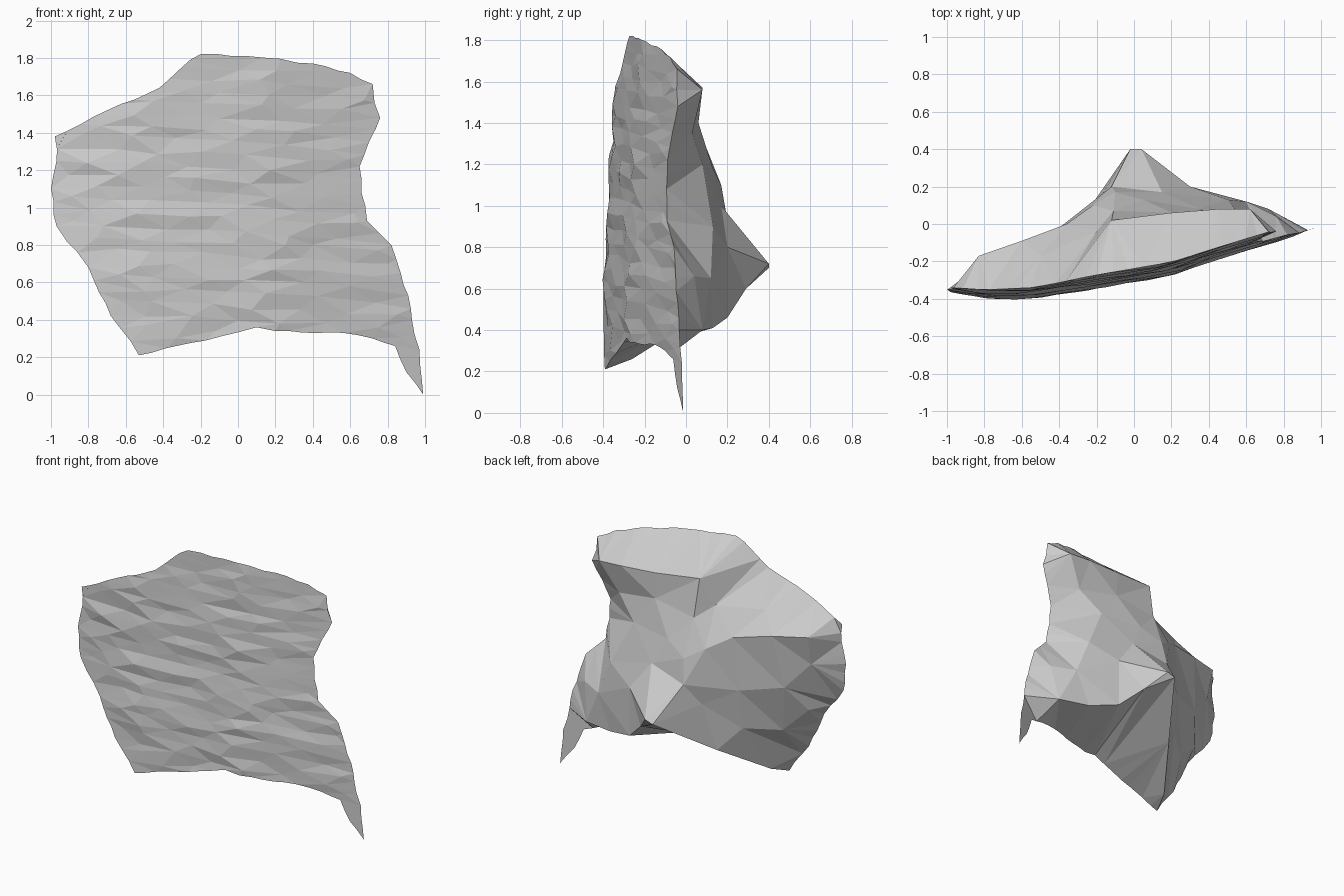
import bpy, bmesh, random
from mathutils import Vector
from mathutils.geometry import delaunay_2d_cdt

if "Cube" in bpy.data.objects:
    bpy.data.objects.remove(bpy.data.objects["Cube"])

random.seed(4)

# Outline of the slab seen from the front (x, z)
OUTLINE = [(-.98, 1.38), (-.7, 1.52), (-.42, 1.64), (-.3, 1.75), (-.2, 1.82), (.05, 1.81),
           (.4, 1.77), (.6, 1.72), (.72, 1.66), (.73, 1.56), (.76, 1.48), (.7, 1.35),
           (.65, 1.22), (.66, 1.08), (.69, .93), (.82, .8), (.87, .65), (.91, .53),
           (.93, .4), (.97, .24), (.99, 0), (.9, .12), (.84, .26), (.72, .3), (.56, .33),
           (.2, .34), (.1, .36), (-.17, .29), (-.53, .21), (-.68, .42), (-.8, .68),
           (-.97, .9), (-1, 1.1), (-.97, 1.25)]

# Bowed front face: depth by x
BOW = [(-1, -.38), (-.8, -.4), (-.55, -.395), (-.2, -.34), (.2, -.27), (.6, -.14), (1, -.01)]

# Broken back: ridge lines that stay sharp, then loose facet corners (x, y, z)
LEDGE = [(-.12, .02, 1.61), (.2, .06, 1.58), (.45, .08, 1.57), (.62, .08, 1.56)]
CREASE = [(-.12, .02, 1.61), (-.11, .07, 1.35), (-.1, .17, 1.1), (-.12, .2, .93), (-.02, .4, .7)]
LEFT_RIDGE = [(-.1, .17, 1.1), (-.22, .1, 1.17), (-.36, 0, 1.25), (-.6, -.09, 1.29), (-.83, -.17, 1.31)]
LOWER_RIDGE = [(-.02, .4, .7), (.04, .4, .72), (.15, .29, .6), (.3, .2, .46), (.5, .13, .41), (.72, .08, .4)]
KEEL = [(-.02, .4, .7), (-.27, .04, .45), (-.48, -.26, .26)]
FACETS = [(.15, .17, 1.0), (.35, .08, 1.2), (.3, .2, .8), (.5, .13, .9), (.6, .12, .65),
          (.76, .04, .66), (.2, .06, 1.4), (.5, .03, 1.35), (.05, .13, 1.18),
          (-.4, -.02, .88), (-.66, -.15, .92), (-.82, -.22, 1.1), (-.2, .11, .78),
          (-.4, -.06, .6), (-.6, -.22, .58), (-.76, -.28, .74), (-.2, -.04, 1.42), (-.5, -.17, 1.42)]


def front_depth(x, z):
    for (x0, y0), (x1, y1) in zip(BOW, BOW[1:]):
        if x <= x1:
            break
    return y0 + (y1 - y0) * (x - x0) / (x1 - x0) + .055 * max(0, z - .6)


def rough_rim():
    rim = []
    for a, b in zip(OUTLINE, OUTLINE[1:] + OUTLINE[:1]):
        a, b = Vector(a), Vector(b)
        n = max(1, round((b - a).length / .08))
        for i in range(n):
            p = a.lerp(b, i / n)
            if i:
                p += Vector((random.uniform(-.007, .007), random.uniform(-.007, .007)))
            rim.append((p.x, front_depth(p.x, p.y), p.y))
    return rim


def add_sheet(bm, rim, inner, ridges=(), stretch=1.0):
    """Triangulate rim and inner points in the xz plane, then set their depth."""
    pts = list(rim)
    edges = [(i, (i + 1) % len(rim)) for i in range(len(rim))]
    index = {}
    for chain in ridges:
        for p in chain:
            if p not in index:
                index[p] = len(pts)
                pts.append(p)
        edges += [(index[a], index[b]) for a, b in zip(chain, chain[1:])]
    pts += inner
    co, _, faces, origin, _, _ = delaunay_2d_cdt(
        [Vector((p[0], p[2] * stretch)) for p in pts], edges, [], 1, 1e-5)
    verts = []
    for c, o in zip(co, origin):
        y = pts[o[0]][1] if o else front_depth(c.x, c.y / stretch)
        verts.append(bm.verts.new((c.x, y, c.y / stretch)))
    for f in faces:
        bm.faces.new([verts[i] for i in f])


# Front: long shallow flakes running across the face, kept clear of the rim
rim = rough_rim()
flakes = []
for row in range(24):
    z = .27 + row * .067
    for col in range(9):
        x = -1.05 + col * .25 + (row % 2) * .12 + random.uniform(-.06, .06)
        zz = z - .05 * x + random.uniform(-.015, .015)
        if min((x - r[0]) ** 2 + (zz - r[2]) ** 2 for r in rim) > .0016:
            flakes.append((x, front_depth(x, zz) + random.uniform(-.009, .009), zz))

bm = bmesh.new()
add_sheet(bm, rim, flakes, stretch=3.0)
# Back: big flat fracture facets
add_sheet(bm, rim, FACETS, (LEDGE, CREASE, LEFT_RIDGE, LOWER_RIDGE, KEEL))
bmesh.ops.remove_doubles(bm, verts=bm.verts[:], dist=1e-4)
bmesh.ops.delete(bm, geom=[v for v in bm.verts if not v.link_faces], context='VERTS')
bmesh.ops.recalc_face_normals(bm, faces=bm.faces[:])

mesh = bpy.data.meshes.new("stone_fragment")
bm.to_mesh(mesh)
bm.free()
bpy.context.collection.objects.link(bpy.data.objects.new("stone_fragment", mesh))
